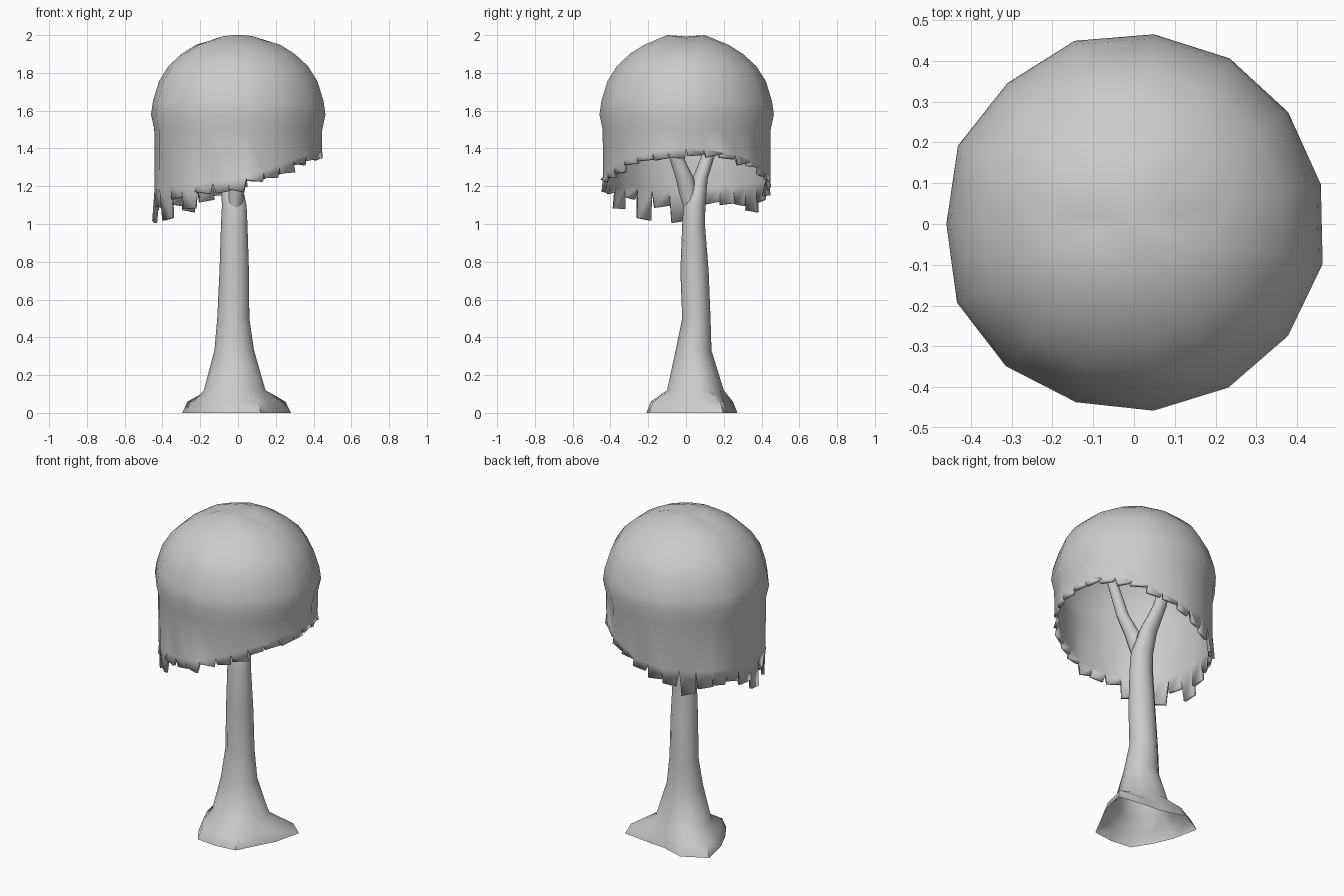
import bpy, math, random

if "Cube" in bpy.data.objects:
    bpy.data.objects.remove(bpy.data.objects["Cube"])

random.seed(11)


def make_object(name, verts, faces, angle=50):
    mesh = bpy.data.meshes.new(name)
    mesh.from_pydata(verts, [], faces)
    ob = bpy.data.objects.new(name, mesh)
    bpy.context.collection.objects.link(ob)
    bpy.ops.object.select_all(action='DESELECT')
    ob.select_set(True)
    bpy.context.view_layer.objects.active = ob
    bpy.ops.object.shade_smooth_by_angle(angle=math.radians(angle))
    return ob


def ring_faces(rows, n):
    """Quads between rings listed from top to bottom, facing outward."""
    return [(i * n + j, (i + 1) * n + j,
             (i + 1) * n + (j + 1) % n, i * n + (j + 1) % n)
            for i in range(rows - 1) for j in range(n)]


def limb(name, rings, base=()):
    """Tube through (x, y, z, rx, ry) rings, plus flared (z, radii) root rings."""
    n = 12
    verts = []
    for x, y, z, rx, ry in rings:
        for j in range(n):
            a = math.tau * j / n
            verts.append((x + rx * math.cos(a), y + ry * math.sin(a), z))
    for z, radii in base:
        for j, r in enumerate(radii):
            a = math.tau * j / n
            verts.append((-0.01 + r * math.cos(a), 0.03 + r * math.sin(a), z))
    faces = ring_faces(len(rings) + len(base), n)
    faces.append(tuple(range(n)))
    return make_object(name, verts, faces)


# trunk with spreading roots, open underneath
roots = [.25, .335, .22, .20, .28, .33, .25, .23, .26, .24, .26, .22]
limb("trunk", [
    (-.10, .19, 1.62, .03, .03),
    (-.08, .13, 1.40, .04, .034),
    (-.04, .075, 1.24, .055, .04),
    (-.02, .045, 1.10, .065, .058),
    (-.02, .04, 1.00, .07, .06),
    (-.02, .045, .75, .078, .075),
    (-.025, .055, .50, .085, .075),
    (-.02, .04, .33, .105, .095),
    (-.018, .05, .12, .163, .15),
], [(.06, [r * .9 for r in roots]), (0.0, roots)])

# side branch forking off the trunk
limb("branch", [
    (.05, -.13, 1.62, .03, .03),
    (.03, -.062, 1.38, .036, .036),
    (.005, -.006, 1.24, .042, .048),
    (-.01, .012, 1.15, .04, .045),
    (-.02, .035, 1.05, .035, .035),
])

# hanging canopy: faceted dome, sloping rim, ragged strips
N = 30
corner = [random.uniform(.995, 1.03) for j in range(N)]
# odd columns are corners, even columns lie on the chord between them
wave = [corner[j] if j % 2 else
        .5 * math.cos(math.tau / N) * (corner[j - 1] + corner[(j + 1) % N])
        for j in range(N)]


def rim_z(a):
    c = math.cos(a)
    return 1.235 + .165 * max(0, c) ** 1.1 + .045 * min(0, c)


def point(j, r, z):
    a = math.tau * j / N
    return (r * wave[j] * math.cos(a), r * wave[j] * math.sin(a), z)


profile = [(.10, 1.983), (.225, 1.948), (.30, 1.90), (.37, 1.835),
           (.42, 1.755), (.452, 1.65), (.462, 1.58), (.445, 1.50)]
verts = [point(j, r, z + (.017 * abs(math.sin(math.tau * j / N)) if z > 1.97 else 0))
         for r, z in profile for j in range(N)]
verts += [point(j, .443, rim_z(math.tau * j / N)) for j in range(N)]
faces = ring_faces(len(profile) + 1, N)
verts.append((0, 0, 1.993))
faces += [(len(verts) - 1, j, (j + 1) % N) for j in range(N)]
last = len(profile) * N
for j in range(N):
    mid = math.tau * (j + .5) / N
    far = (.5 - .5 * math.cos(mid)) ** 2
    length = .015 + .06 * far + random.uniform(0, .04 + .08 * far)
    tilt = random.uniform(-.03, .03)
    half = math.pi / N * random.uniform(.8, .98)
    b = len(verts)
    for s in (-1, 1):
        a = mid + s * half + tilt
        r = .45 + random.uniform(-.012, .006)
        verts.append((r * math.cos(a), r * math.sin(a),
                      rim_z(mid) - length + s * tilt * .3))
    faces.append((last + j, b, b + 1, last + (j + 1) % N))
canopy = make_object("canopy", verts, faces, 60)
shell = canopy.modifiers.new("thickness", 'SOLIDIFY')
shell.thickness = .018
shell.offset = -1
